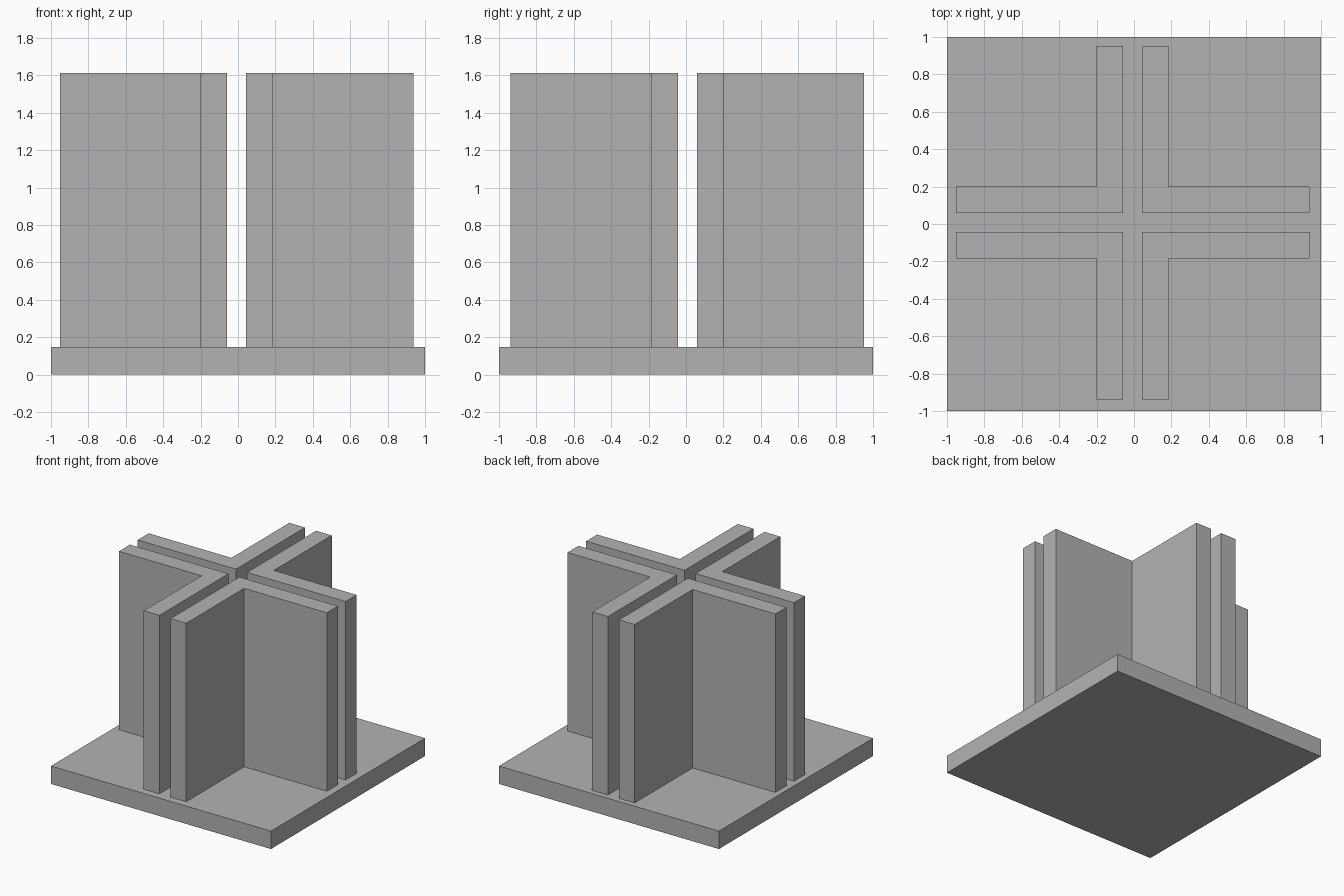
import bpy
import bmesh

cube = bpy.data.objects.get("Cube")
if cube:
    bpy.data.objects.remove(cube, do_unlink=True)

GREY = (0.45, 0.45, 0.45, 1.0)
BASE_TOP = 0.147
WALL_TOP = 1.613
GAP = 0.05         # half the slot between neighbouring walls
REACH = 0.945      # outer end of each wall
THICK = 0.143
SHIFT = 0.0075     # the wall group sits slightly off centre

mat = bpy.data.materials.new("plain grey")
mat.use_nodes = True
mat.diffuse_color = GREY
mat.node_tree.nodes["Principled BSDF"].inputs["Base Color"].default_value = GREY


def extruded(name, outline, z0, z1):
    """Solid prism from a plan outline."""
    bm = bmesh.new()
    face = bm.faces.new([bm.verts.new((x, y, z0)) for x, y in outline])
    grown = bmesh.ops.extrude_face_region(bm, geom=[face], use_keep_orig=True)
    top = [v for v in grown["geom"] if isinstance(v, bmesh.types.BMVert)]
    bmesh.ops.translate(bm, verts=top, vec=(0, 0, z1 - z0))
    bmesh.ops.recalc_face_normals(bm, faces=bm.faces)
    mesh = bpy.data.meshes.new(name)
    bm.to_mesh(mesh)
    bm.free()
    mesh.materials.append(mat)
    obj = bpy.data.objects.new(name, mesh)
    bpy.context.collection.objects.link(obj)
    return obj


# Square base slab
extruded("base_slab", [(-1, -1), (1, -1), (1, 1), (-1, 1)], 0, BASE_TOP)

# Four L-shaped walls, back to back around a cross-shaped slot
inner = GAP + THICK
ell = [(GAP, GAP), (REACH, GAP), (REACH, inner),
       (inner, inner), (inner, REACH), (GAP, REACH)]
for side, sx in (("left", 1), ("right", -1)):
    for end, sy in (("front", -1), ("back", 1)):
        outline = [(sx * x - SHIFT, sy * y + SHIFT) for x, y in ell]
        extruded(f"corner_wall_{end}_{side}", outline, BASE_TOP, WALL_TOP)
